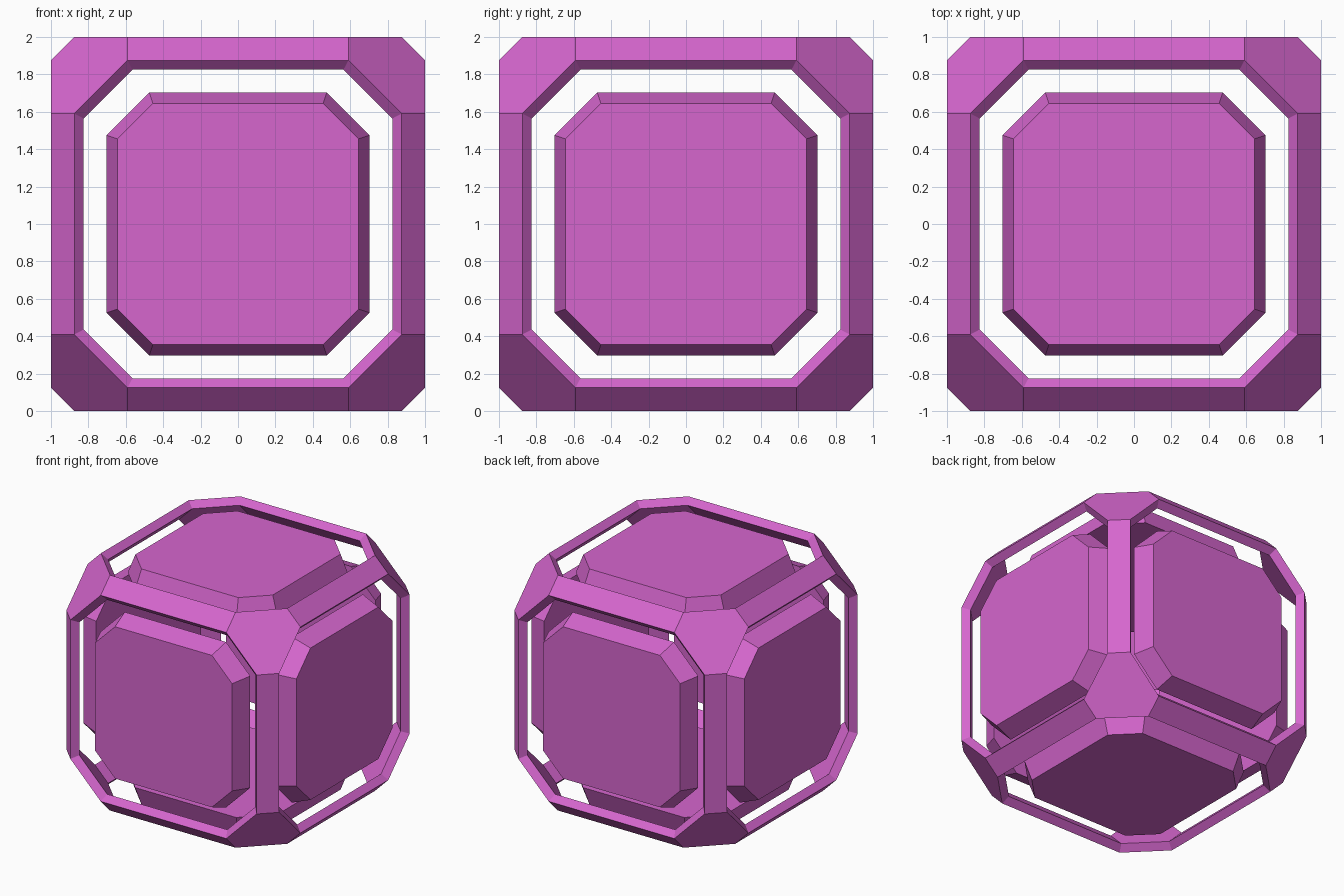
import bpy, bmesh
from itertools import permutations, product
from mathutils import Vector

if "Cube" in bpy.data.objects:
    bpy.data.objects.remove(bpy.data.objects["Cube"])

mat = bpy.data.materials.new("orchid_pink")
mat.diffuse_color = (0.67, 0.133, 0.617, 1)
mat.use_nodes = True
mat.node_tree.nodes["Principled BSDF"].inputs["Base Color"].default_value = mat.diffuse_color
CENTRE = Vector((0, 0, 1))


def hull_object(name, points, open_axis_faces=False):
    """Convex solid from points; optionally remove the six axis-facing sides."""
    bm = bmesh.new()
    for p in points:
        bm.verts.new(p)
    bmesh.ops.convex_hull(bm, input=bm.verts)
    bmesh.ops.dissolve_limit(bm, angle_limit=0.01, verts=bm.verts, edges=bm.edges)
    bmesh.ops.recalc_face_normals(bm, faces=bm.faces)
    if open_axis_faces:
        windows = [f for f in bm.faces if max(abs(c) for c in f.normal) > 0.99]
        bmesh.ops.delete(bm, geom=windows, context='FACES')
    mesh = bpy.data.meshes.new(name)
    bm.to_mesh(mesh)
    bm.free()
    mesh.materials.append(mat)
    obj = bpy.data.objects.new(name, mesh)
    obj.location = CENTRE
    bpy.context.collection.objects.link(obj)
    return obj


# Outer cage: truncated, edge-chamfered cube with open octagonal windows
cage_points = [(x * a, y * b, z * c)
               for a, b, c in permutations((0.59, 0.875, 1.0))
               for x, y, z in product((-1, 1), repeat=3)]
cage = hull_object("cage_frame", cage_points, open_axis_faces=True)
shell = cage.modifiers.new("thickness", 'SOLIDIFY')
shell.thickness = 0.075
shell.offset = -1


def octagon(wide, narrow, height):
    return [Vector((sx * a, sy * b, height))
            for a, b in ((wide, narrow), (narrow, wide))
            for sx, sy in product((-1, 1), repeat=2)]


# Six floating octagonal panels with sloped rims
panel_points = octagon(0.645, 0.455, 1.0) + octagon(0.703, 0.475, 0.84)
for name, d in (("top", (0, 0, 1)), ("bottom", (0, 0, -1)), ("front", (0, -1, 0)),
                ("back", (0, 1, 0)), ("right", (1, 0, 0)), ("left", (-1, 0, 0))):
    rot = Vector(d).to_track_quat('Z', 'Y')
    hull_object(name + "_panel", [rot @ p for p in panel_points])
